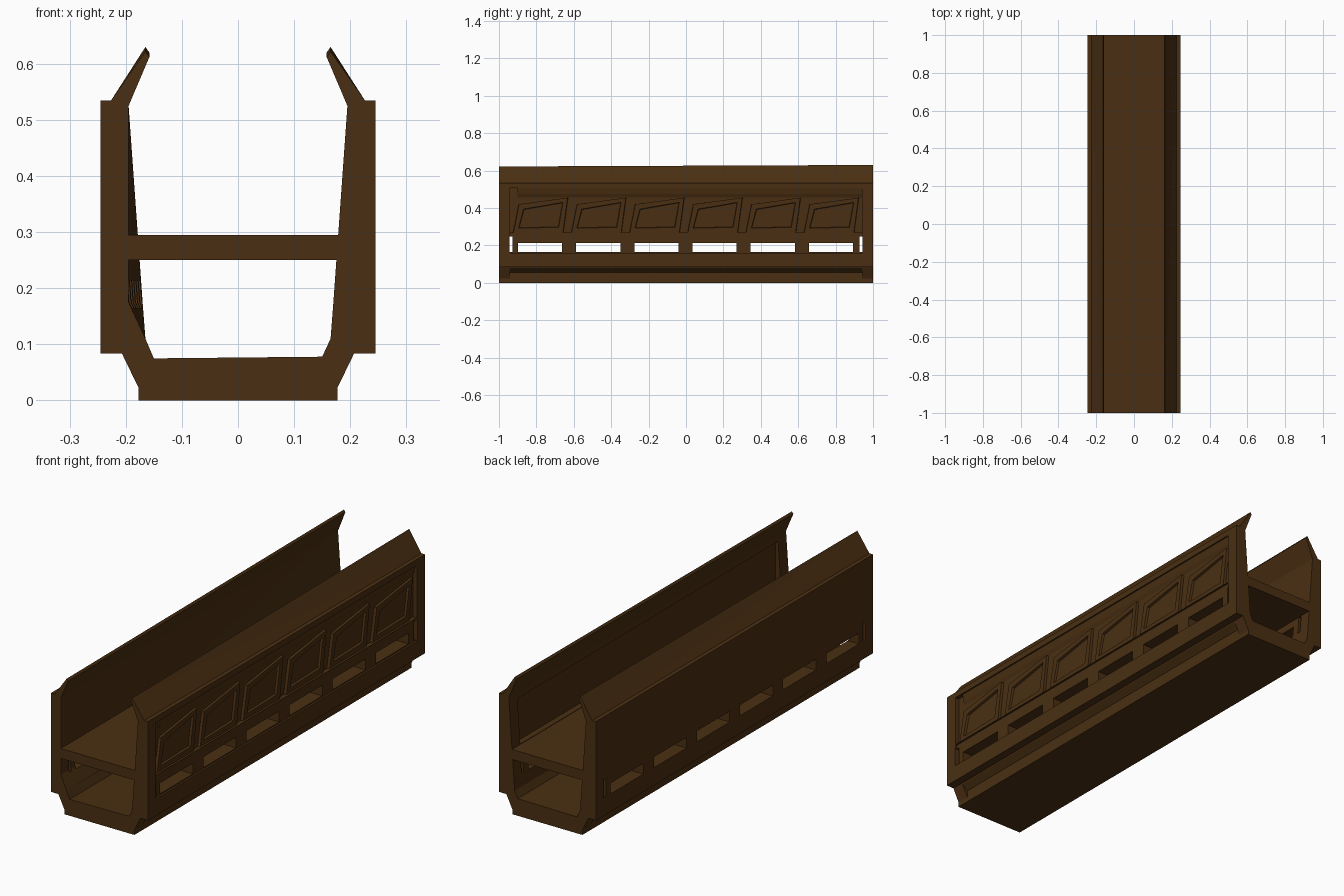
import bpy, bmesh

if "Cube" in bpy.data.objects:
    bpy.data.objects.remove(bpy.data.objects["Cube"])

brown = bpy.data.materials.new("dark_brown")
brown.diffuse_color = (0.068, 0.028, 0.006, 1)
brown.use_nodes = True
brown.node_tree.nodes["Principled BSDF"].inputs["Base Color"].default_value = brown.diffuse_color


def make_object(name, bm):
    bmesh.ops.recalc_face_normals(bm, faces=bm.faces[:])
    mesh = bpy.data.meshes.new(name)
    bm.to_mesh(mesh)
    bm.free()
    mesh.materials.append(brown)
    ob = bpy.data.objects.new(name, mesh)
    bpy.context.collection.objects.link(ob)
    return ob


def loft(name, front, back, y0, y1):
    """Skin between two x-z outlines placed at y0 and y1."""
    bm = bmesh.new()
    a = [bm.verts.new((x, y0, z)) for x, z in front]
    b = [bm.verts.new((x, y1, z)) for x, z in back]
    bm.faces.new(a)
    bm.faces.new(b[::-1])
    for i in range(len(a)):
        j = (i + 1) % len(a)
        bm.faces.new((a[i], b[i], b[j], a[j]))
    bmesh.ops.recalc_face_normals(bm, faces=bm.faces[:])
    bmesh.ops.triangulate(bm, faces=bm.faces[:])
    return make_object(name, bm)


def box(name, x0, x1, y0, y1, z0, z1):
    o = [(x0, z0), (x1, z0), (x1, z1), (x0, z1)]
    return loft(name, o, o, y0, y1)


def cut(target, cutter):
    cutter.hide_render = True
    cutter.hide_viewport = True
    m = target.modifiers.new(cutter.name, 'BOOLEAN')
    m.operation = 'DIFFERENCE'
    m.solver = 'EXACT'
    m.object = cutter


# U-shaped hull: the inside of the left wall twists slightly along its length
def outline(left_knee, lip_drop):
    half = [(.177, 0), (.177, .022), (.207, .084), (.245, .084), (.245, .535),
            (.226, .535), (.165, .63 - lip_drop), (.158, .62 - lip_drop),
            (.195, .525)]
    right = half + [(.17, .175), (.165, .11), (.15, .078)]
    left = half + [(left_knee, .175), (.165, .11), (.15, .075)]
    return right + [(-x, z) for x, z in reversed(left)]


hull = loft("hull", outline(.195, .008), outline(.17, 0), -1, 1)

# lower edge is undercut between the end frames
for s in (1, -1):
    tri = [(s * .177, .022), (s * .177, .055), (s * .21, .0839), (s * .24, .05), (s * .2, .0)]
    cut(hull, loft("undercut_cutter", tri, tri, -.94, .94))

# right wall is recessed outside and inside between the end frames
cut(hull, box("outer_recess_cutter", .225, .3, -.94, .94, .268, .508))
cut(hull, box("window_band_cutter", .236, .3, -.94, .94, .16, .2679))
cut(hull, box("inner_recess_cutter", .1, .206, -.94, .94, .297, .5))

# windows and end slots pass through both walls
centres = [-.78 + .311 * i for i in range(6)]
for c in centres:
    cut(hull, box("window_cutter", -.4, .4, c - .118, c + .118, .165, .214))
for c in (-.936, .936):
    cut(hull, box("slot_cutter", -.4, .4, c - .008, c + .008, .165, .249))

# deck across the channel
box("deck", -.197, .185, -1, 1, .25, .295)

# skewed panels with sunken centres on the right wall
for c in centres:
    bm = bmesh.new()
    pts = [(-.145, .27), (.125, .27), (.15, .455), (-.115, .42)]
    base = [bm.verts.new((.222, c + y, z)) for y, z in pts]
    top = [bm.verts.new((.237, c + y * .98, z)) for y, z in pts]
    bm.faces.new(base[::-1])
    face = bm.faces.new(top)
    for i in range(4):
        j = (i + 1) % 4
        bm.faces.new((base[i], base[j], top[j], top[i]))
    bm.normal_update()
    bmesh.ops.inset_individual(bm, faces=[face], thickness=.035, depth=0)
    bmesh.ops.inset_individual(bm, faces=[face], thickness=.004, depth=-.01)
    make_object("side_panel", bm)

# long sloping rail above the panels
rail = [(.222, .45), (.232, .475), (.238, .508), (.222, .508)]
loft("upper_rail", rail, rail, -.9, .94)
